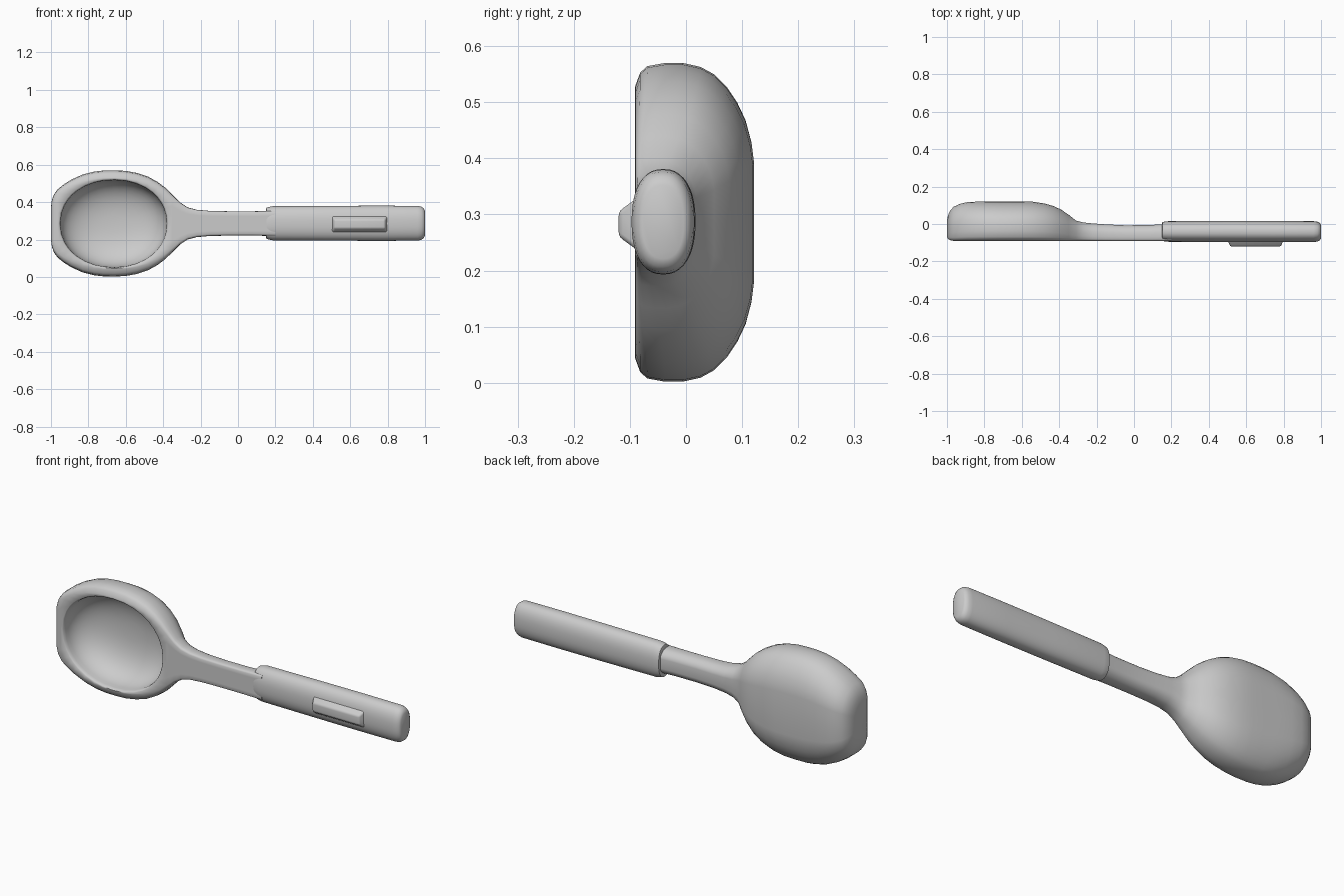
import bpy, bmesh, math

if "Cube" in bpy.data.objects:
    bpy.data.objects.remove(bpy.data.objects["Cube"])


def finish(name, bm, angle=40):
    bmesh.ops.recalc_face_normals(bm, faces=bm.faces)
    me = bpy.data.meshes.new(name)
    bm.to_mesh(me)
    bm.free()
    ob = bpy.data.objects.new(name, me)
    bpy.context.collection.objects.link(ob)
    bpy.ops.object.select_all(action='DESELECT')
    ob.select_set(True)
    bpy.context.view_layer.objects.active = ob
    bpy.ops.object.shade_smooth_by_angle(angle=math.radians(angle))
    return ob


def loft(stations, profile, zc):
    """Stations (x, half height, front y, back y); profile points (depth, width)."""
    bm = bmesh.new()
    rings = [[bm.verts.new((x, y0 + (y1 - y0) * t, zc + h * w)) for t, w in profile]
             for x, h, y0, y1 in stations]
    for a, b in zip(rings, rings[1:]):
        bridge(bm, a, b)
    bm.faces.new(rings[0])
    bm.faces.new(rings[-1])
    return bm, rings


def bridge(bm, a, b):
    n = len(a)
    for i in range(n):
        bm.faces.new((a[i], a[(i + 1) % n], b[(i + 1) % n], b[i]))


def spow(v, p):
    return math.copysign(abs(v) ** p, v)


# Bowl and neck: one D-shaped section swept along the length
half = [(0, .3), (0, .6), (0, .86), (.04, .94), (.1, .98), (.25, 1), (.4, 1), (.55, .975),
        (.66, .93), (.77, .85), (.86, .75), (.93, .64), (.98, .5), (1, .38)]
d_shape = [(0, 0)] + half + [(1, 0)] + [(t, -w) for t, w in reversed(half)]
bm, rings = loft([
    (-1.0, .085, -.068, .015), (-.995, .125, -.08, .045), (-.984, .155, -.086, .07),
    (-.965, .182, -.09, .092), (-.93, .21, -.09, .108), (-.89, .235, -.09, .117),
    (-.83, .262, -.09, .12), (-.77, .277, -.09, .121), (-.72, .283, -.09, .121),
    (-.66, .284, -.09, .121), (-.60, .281, -.09, .121), (-.54, .27, -.09, .119),
    (-.48, .25, -.09, .11), (-.43, .222, -.09, .096), (-.39, .192, -.09, .077),
    (-.35, .153, -.09, .05), (-.31, .113, -.09, .018), (-.27, .086, -.09, .008),
    (-.22, .073, -.09, .003), (-.15, .067, -.09, -.002), (-.05, .065, -.09, -.007),
    (.08, .065, -.09, -.006), (.2, .067, -.09, .002)], d_shape, .286)

# Open the front of the bowl
FIRST, LAST = 3, 15
front = [-3, -2, -1, 0, 1, 2, 3]
edge = ([rings[FIRST][i] for i in front]
        + [rings[s][3] for s in range(FIRST + 1, LAST)]
        + [rings[LAST][i] for i in reversed(front)]
        + [rings[s][-3] for s in range(LAST - 1, FIRST, -1)])
opening = {rings[s][i] for s in range(FIRST, LAST + 1) for i in front}
bmesh.ops.delete(bm, geom=[f for f in bm.faces if all(v in opening for v in f.verts)],
                 context='FACES_ONLY')
bmesh.ops.delete(bm, geom=[e for e in bm.edges if not e.link_faces], context='EDGES')
bmesh.ops.delete(bm, geom=[v for v in bm.verts if not v.link_faces], context='VERTS')

# Rounded lip and hollow: rings shrinking inward from that edge
CX, CZ, RX, RZ = -.665, .285, .286, .234
angles = [math.atan2((v.co.z - CZ) / RZ, (v.co.x - CX) / RX) for v in edge]
inner = [(1.025, -.091), (1.008, -.086), (.995, -.072)]
for k in range(1, 11):
    p = k * math.pi / 22
    inner.append((spow(math.cos(p), .82), -.085 + .165 * spow(math.sin(p), .82)))
last = edge
for s, y in inner:
    ring = [bm.verts.new((CX + RX * s * spow(math.cos(a), .95), y,
                          CZ + RZ * s * spow(math.sin(a), .95))) for a in angles]
    bridge(bm, last, ring)
    last = ring
tip = bm.verts.new((CX, .08, CZ))
for i in range(len(last)):
    bm.faces.new((last[i - 1], last[i], tip))
finish("bowl_and_neck", bm, 60)

# Grip: oval bar with rounded ends
oval = [(.5 - .5 * spow(math.cos(a), .86), spow(math.sin(a), .86))
        for a in (i * math.tau / 40 for i in range(40))]
bm, rings = loft([
    (.15, .076, -.086, .004), (.152, .083, -.091, .01), (.165, .087, -.093, .013),
    (.185, .091, -.095, .015), (.5, .093, -.097, .017), (.75, .094, -.097, .016),
    (.96, .093, -.097, .015), (.98, .089, -.094, .012), (.993, .08, -.088, .006),
    (1.0, .066, -.078, -.004)], oval, .287)
finish("grip", bm)

# Raised strip on the front of the grip
bm = bmesh.new()
bmesh.ops.create_cube(bm, size=1)
for v in bm.verts:
    outer = v.co.y < 0
    v.co = (.65 + v.co.x * (.27 if outer else .31), -.12 if outer else -.075,
            .283 + v.co.z * (.045 if outer else .11))
bmesh.ops.bevel(bm, geom=bm.edges[:], offset=.008, segments=3, profile=.5, affect='EDGES')
finish("grip_strip", bm, 60)
